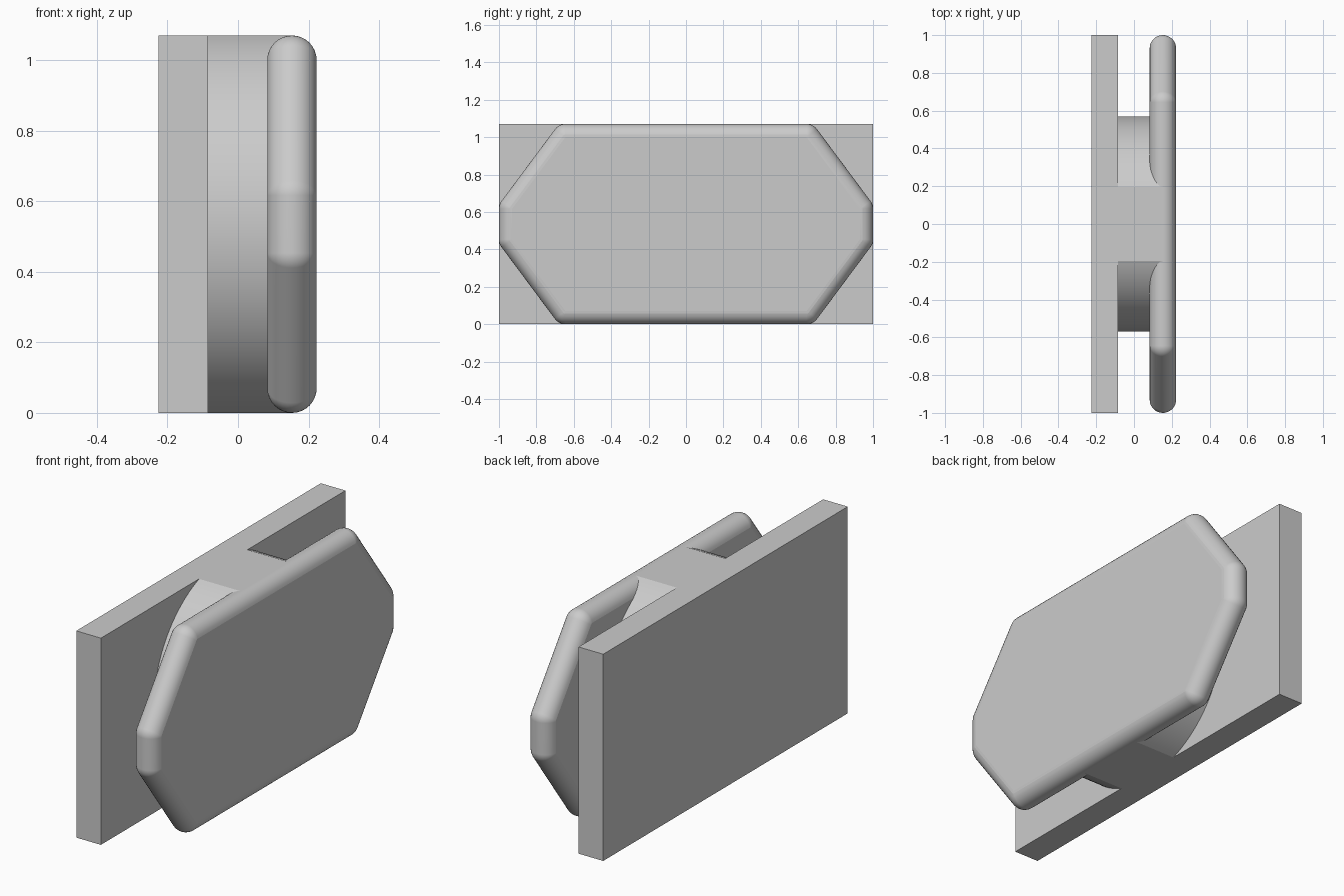
import bpy, bmesh, math

cube = bpy.data.objects.get("Cube")
if cube:
    bpy.data.objects.remove(cube, do_unlink=True)

HEIGHT = 1.07
MID = HEIGHT / 2

grey = bpy.data.materials.new("plain_grey")
grey.use_nodes = True
grey.diffuse_color = (0.6, 0.6, 0.6, 1)
grey.node_tree.nodes["Principled BSDF"].inputs["Base Color"].default_value = (0.6, 0.6, 0.6, 1)


def loft(name, rings, smooth):
    """Skin a stack of equal-length (x, y, z) rings and cap both ends."""
    bm = bmesh.new()
    loops = [[bm.verts.new(p) for p in ring] for ring in rings]
    for a, b in zip(loops, loops[1:]):
        for i in range(len(a)):
            j = (i + 1) % len(a)
            bm.faces.new((a[i], a[j], b[j], b[i]))
    bm.faces.new(loops[0][::-1])
    bm.faces.new(loops[-1])
    bmesh.ops.remove_doubles(bm, verts=bm.verts, dist=1e-5)
    bmesh.ops.recalc_face_normals(bm, faces=bm.faces)
    mesh = bpy.data.meshes.new(name)
    bm.to_mesh(mesh)
    bm.free()
    mesh.materials.append(grey)
    obj = bpy.data.objects.new(name, mesh)
    bpy.context.collection.objects.link(obj)
    if smooth:
        bpy.ops.object.select_all(action='DESELECT')
        obj.select_set(True)
        bpy.context.view_layer.objects.active = obj
        bpy.ops.object.shade_smooth_by_angle(angle=math.radians(15))
        normals = obj.modifiers.new("even_normals", 'WEIGHTED_NORMAL')
        normals.keep_sharp = True
    return obj


def extrude(name, outline, x0, x1, smooth):
    return loft(name, [[(x, y, MID + z) for y, z in outline] for x in (x0, x1)], smooth)


# Rectangular back plate
extrude("back_plate", [(-1, -MID), (1, -MID), (1, MID), (-1, MID)], -0.226, -0.085, False)

# Round hub, cut flat at top and bottom
HUB_R, STEPS = 0.57, 48
limit = math.asin(MID / HUB_R)
arc = [limit * (2 * i / STEPS - 1) for i in range(STEPS + 1)]
hub = [(HUB_R * math.cos(a), HUB_R * math.sin(a)) for a in arc]
hub += [(-y, -z) for y, z in hub]
extrude("hub", hub, -0.085, 0.153, True)

# Octagonal front plate with a fully rounded rim
R, CENTRE_X, ARC = 0.07, 0.153, 6
slope = math.atan2(0.32, 0.43)      # direction of the slanted sides' normals
side, top = (1 - R, 0.082), (0.645, MID - R)
quarter = []
for corner, a0, a1 in ((side, 0, slope), (top, slope, math.pi / 2)):
    quarter += [(corner, a0 + (a1 - a0) * i / ARC) for i in range(ARC + 1)]
half = quarter + [((-c[0], c[1]), math.pi - a) for c, a in reversed(quarter)]
outline = half + [((-c[0], -c[1]), a + math.pi) for c, a in half]
rings = []
for k in range(17):
    t = math.pi * (k / 16 - 0.5)
    r = R * math.cos(t)
    rings.append([(CENTRE_X + R * math.sin(t),
                   c[0] + r * math.cos(a),
                   MID + c[1] + r * math.sin(a)) for c, a in outline])
# Collapsed end rings are replaced by clean eight-sided caps when merged
front = loft("front_plate", rings[1:-1], True)
bm = bmesh.new()
bm.from_mesh(front.data)
for sign in (-1, 1):
    cap = max(bm.faces, key=lambda f: sign * f.calc_center_median().x)
    inner = bmesh.ops.inset_individual(bm, faces=[cap], thickness=R * math.sin(math.pi / 16),
                                       use_even_offset=True)
    for v in cap.verts:
        v.co.x = CENTRE_X + sign * R
bmesh.ops.remove_doubles(bm, verts=bm.verts, dist=1e-3)
bm.to_mesh(front.data)
bm.free()
